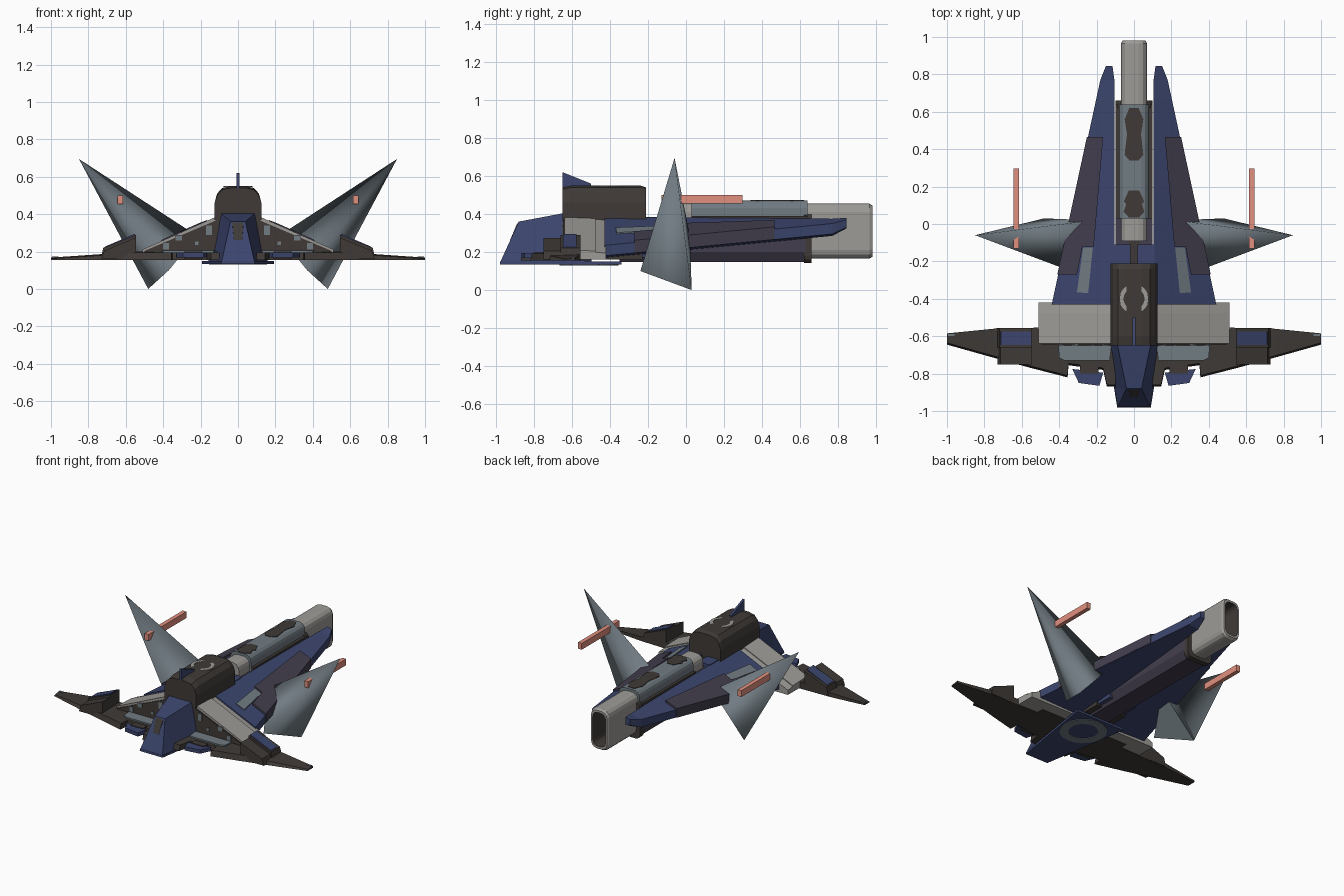
import bpy, bmesh, math
from mathutils import Vector

if "Cube" in bpy.data.objects:
    bpy.data.objects.remove(bpy.data.objects["Cube"])

def mat(name, r, g, b):
    m = bpy.data.materials.new(name)
    m.diffuse_color = (r, g, b, 1)
    m.use_nodes = True
    m.node_tree.nodes["Principled BSDF"].inputs["Base Color"].default_value = m.diffuse_color
    return m

BLUE = mat("navy_blue", .045, .06, .155)
BROWN = mat("dark_brown", .05, .042, .038)
GREY = mat("light_grey", .34, .33, .31)
SLATE = mat("slate_grey", .165, .2, .225)
PURPLE = mat("dull_purple", .055, .048, .075)
SALMON = mat("salmon", .75, .28, .21)

def finish(name, bm, mats, mirror=False):
    bmesh.ops.recalc_face_normals(bm, faces=bm.faces)
    me = bpy.data.meshes.new(name)
    bm.to_mesh(me)
    bm.free()
    for m in (mats if isinstance(mats, list) else [mats]):
        me.materials.append(m)
    ob = bpy.data.objects.new(name, me)
    bpy.context.collection.objects.link(ob)
    if mirror:
        mod = ob.modifiers.new("mirror", 'MIRROR')
        mod.use_mirror_merge = False
    return ob

def loft(name, loops, mats, mirror=False, rule=None):
    """Skin equal-length loops of 3D points and cap both ends."""
    bm = bmesh.new()
    rings = [[bm.verts.new(p) for p in lp] for lp in loops]
    n = len(rings[0])
    for i, (a, b) in enumerate(zip(rings, rings[1:])):
        for k in range(n):
            f = bm.faces.new((a[k], a[(k+1) % n], b[(k+1) % n], b[k]))
            f.material_index = rule(i) if rule else 0
    bm.faces.new(rings[0])
    f = bm.faces.new(rings[-1])
    f.material_index = rule(len(rings)) if rule else 0
    return finish(name, bm, mats, mirror)

def box(name, x, y, z, m, mirror=False):
    return loft(name, [[(x[0], v, z[0]), (x[1], v, z[0]), (x[1], v, z[1]), (x[0], v, z[1])] for v in y], m, mirror)

def slab(name, pts, z, m, mirror=False):
    return loft(name, [[(x, y, h) for x, y in pts] for h in z], m, mirror)

def plate(name, c, zf, th, m, mirror=True, n=8):
    """Panel that follows the height function zf over a four-cornered area."""
    bm = bmesh.new()
    a, b, d, e = [Vector(p) for p in c]
    g = {}
    for i in range(n+1):
        for j in range(n+1):
            p = a.lerp(b, i/n).lerp(e.lerp(d, i/n), j/n)
            g[i, j] = bm.verts.new((p.x, p.y, zf(p.x, p.y)))
    fs = [bm.faces.new((g[i, j], g[i+1, j], g[i+1, j+1], g[i, j+1])) for i in range(n) for j in range(n)]
    ex = bmesh.ops.extrude_face_region(bm, geom=fs, use_keep_orig=True)
    for v in ex["geom"]:
        if isinstance(v, bmesh.types.BMVert):
            v.co.z -= th
    return finish(name, bm, m, mirror)

# long swept hull prongs
def edge(y):
    t = (y + .43) / 1.2
    return .44 - .26*t, .235 + .115*t, .18 + .115*t, .385 - .01*t

def hull_top(x, y):
    xo, zo, _, zi = edge(y)
    return zi + (zo - zi) * (x - .11) / (xo - .11)

secs = []
for i in range(13):
    y = -.43 + i*.1
    xo, zo, zb, zi = edge(y)
    secs.append([(.105, y, zi), (xo, y, zo), (xo, y, zb), (.105, y, zb - .01)])
secs.append([(.115, .845, .38), (.15, .845, .37), (.15, .845, .33), (.115, .845, .325)])
loft("hull_prong", secs, BLUE, True)
box("hull_shoulder", (.02, .11), (-.43, -.11), (.17, .385), BLUE, True)
box("hull_core", (-.03, .03), (-.43, .03), (.17, .365), BROWN)
raised = lambda x, y: hull_top(x, y) + .014
plate("purple_panel", [(.215, -.12), (.378, -.12), (.252, .465), (.165, .465)], raised, .066, PURPLE)
plate("purple_panel_front", [(.305, -.27), (.41, -.27), (.378, -.12), (.275, -.12)], raised, .066, PURPLE)
plate("shoulder_patch", [(.245, -.37), (.305, -.365), (.272, -.125), (.22, -.125)],
      lambda x, y: hull_top(x, y) + .006, .008, SLATE)

# barrel: tall rounded tube with a hollow end
def capsule(y, w, z0, z1, r):
    pts = []
    for cx, cz, a0 in ((w-r, z1-r, 0), (r-w, z1-r, 90), (r-w, z0+r, 180), (w-r, z0+r, 270)):
        for k in range(4):
            a = math.radians(a0 + 30*k)
            pts.append((cx + r*math.cos(a), y, cz + r*math.sin(a)))
    return pts

loft("barrel", [capsule(-.09, .07, .165, .455, .045), capsule(.965, .07, .165, .455, .045),
                capsule(.98, .062, .175, .445, .04), capsule(.98, .05, .19, .43, .035),
                capsule(.75, .05, .19, .43, .035)], [GREY, BROWN], rule=lambda i: int(i >= 3))
loft("barrel_casing", [capsule(y, .08, .3, .472, .04) for y in (.03, .64)], SLATE)
loft("lower_housing", [[(-.1, y, .36), (-.1, y, .2), (-.07, y, .148), (.07, y, .148), (.1, y, .2), (.1, y, .36)]
                       for y in (-.35, .63)], PURPLE)
box("casing_rail", (.08, .1), (.03, .64), (.34, .39), BROWN, True)
loft("barrel_collar", [capsule(y, .1, .143, .4, .035) for y in (.62, .66)], BROWN)
def blob(name, y0, y1, w):
    pts = [(w, y0+.03), (w*.75, (y0+y1)/2), (w, y1-.06), (w*.5, y1), (-w*.5, y1),
           (-w, y1-.06), (-w*.75, (y0+y1)/2), (-w, y0+.03), (-w*.5, y0), (w*.5, y0)]
    slab(name, pts, (.466, .475), BROWN)
blob("rear_casing_patch", .34, .62, .05)
blob("front_casing_patch", .035, .18, .055)

# nose with flat bottom that widens to the rear
nose = [(-.98, .09, .15, .087), (-.88, .106, .36, .04), (-.64, .143, .405, .09), (-.5, .165, .38, .1), (-.34, .19, .36, .1)]
def nose_loop(y, w, zt, wt):
    half = [(w, y, .135), (w*.97, y + .004, .147), (wt, y + (.004 if y < -.9 else 0), zt)]
    return half + [(-x, yy, z) for x, yy, z in reversed(half)]
loft("nose", [nose_loop(*s) for s in nose[:4]], BLUE)
slab("belly_plate", [(-.09, -.978), (.09, -.978), (.192, -.34), (-.192, -.34)], (.134, .15), BLUE)
loft("nose_cap_inset", [[(x*s, y, z + h) for x, y, z in ((-.03, -.886, .352), (.03, -.886, .352), (.022, -.925, .26), (-.022, -.925, .26))]
                        for s, h in ((1, -.02), (1, .004))], BROWN)
def ring(name, y, z, r0, r1, m, arcs):
    for a0, a1 in arcs:
        an = [math.radians(a0 + (a1-a0)*k/10) for k in range(11)]
        loft(name, [[(r*math.cos(a), y + r*math.sin(a), h) for r, h in
                     ((r0, z), (r1, z), (r1, z+.006), (r0, z+.006))] for a in an], m)
ring("belly_ring", -.51, .13, .095, .155, SLATE, [(0, 180), (180, 360)])

# rounded upper deckhouse and fin
prof = [(.125, .37), (.125, .46), (.112, .51), (.085, .54), (.04, .55)]
prof = prof + [(-x, z) for x, z in reversed(prof)]
loft("upper_deckhouse", [[(x, y, z - dz*(z > .5)) for x, z in prof]
                         for y, dz in ((-.65, .01), (-.6, 0), (-.24, 0), (-.21, .01))], BROWN)
box("deckhouse_base", (-.12, .12), (-.645, -.23), (.16, .38), BROWN)
ring("deckhouse_ring", -.4, .544, .056, .078, GREY, [(-65, 65), (115, 245)])
loft("top_fin", [[(x, -.65, .53), (x, -.65, .62), (x, -.5, .56), (x, -.5, .53)] for x in (-.008, .008)], BLUE)

# light grey wing roots with brown front wall
def root_z(x):
    return .385 - .445*(x - .12)
for nm, y0, y1, drop in (("grey_wing_root", -.64, -.475, 0), ("grey_wing_step", -.475, -.42, .012)):
    loft(nm, [[(x, y0, .16), (x, y0, root_z(x) - drop), (x, y1, root_z(x) - drop - .006), (x, y1, .16)]
              for x in (.1, .51)], GREY, True)
loft("root_front_wall", [[(.1, y, .16), (.1, y, root_z(.1) - .02), (.5, y, root_z(.5) - .012), (.5, y, .16)]
                         for y in (-.648, -.63)], BROWN, True)
for x, z, w, h in ((.14, .29, .03, .05), (.21, .235, .02, .02), (.3, .26, .035, .03), (.37, .21, .03, .035)):
    box("wall_patch", (x, x + w), (-.653, -.645), (z, z + h), SLATE, True)
slab("wing_patch", [(.13, -.73), (.37, -.73), (.4, -.715), (.405, -.65), (.12, -.65)], (.196, .206), SLATE, True)

# thin outer wings with notch
loft("wing", [[(x, f, .155), (x, b, .155), (x, b, t), (x, f + .01, t - .006)] for x, f, b, t in
              ((.1, -.87, -.5, .2), (.145, -.87, -.5, .2), (.165, -.78, -.5, .2), (.35, -.755, -.5, .2),
               (.355, -.82, -.55, .2), (.55, -.77, -.555, .2), (.75, -.715, -.56, .185), (1, -.645, -.585, .168))],
     BROWN, True)
def wedge(name, y0, y1, dz, x0, x1, m):
    loft(name, [[(x0, y, .16), (x0, y, .29 + dz), (x1, y, .22 + dz), (x1 + .015, y, .16)] for y in (y0, y1)], m, True)
wedge("wing_fin", -.66, -.555, 0, .545, .72, BROWN)
wedge("wing_fin_blue_cover", -.648, -.575, .006, .55, .712, BLUE)
wedge("wing_fin_nose", -.75, -.65, -.015, .545, .715, BROWN)
slab("wing_tip_patch", [(.96, -.6), (.995, -.6), (.995, -.588), (.96, -.588)], (.158, .174), SLATE, True)

# small blue foreplanes with struts
slab("foreplane", [(.185, -.865), (.295, -.85), (.33, -.775), (.165, -.795)], (.168, .195), BLUE, True)
box("foreplane_strut", (.19, .29), (-.8, -.75), (.16, .2), BROWN, True)

# big angled three-sided spikes, smooth shaded
bm = bmesh.new()
tip = bm.verts.new((.85, -.06, .695))
base = [bm.verts.new(p) for p in ((.48, .03, 0), (.37, -.24, .1), (.22, .02, .285))]
for k in range(3):
    bm.faces.new((base[k], base[(k+1) % 3], tip)).smooth = True
bm.faces.new(base)
finish("side_spike", bm, SLATE, True)

# salmon gun rods
box("gun_rod", (.615, .645), (-.13, .297), (.455, .5), SALMON, True)
